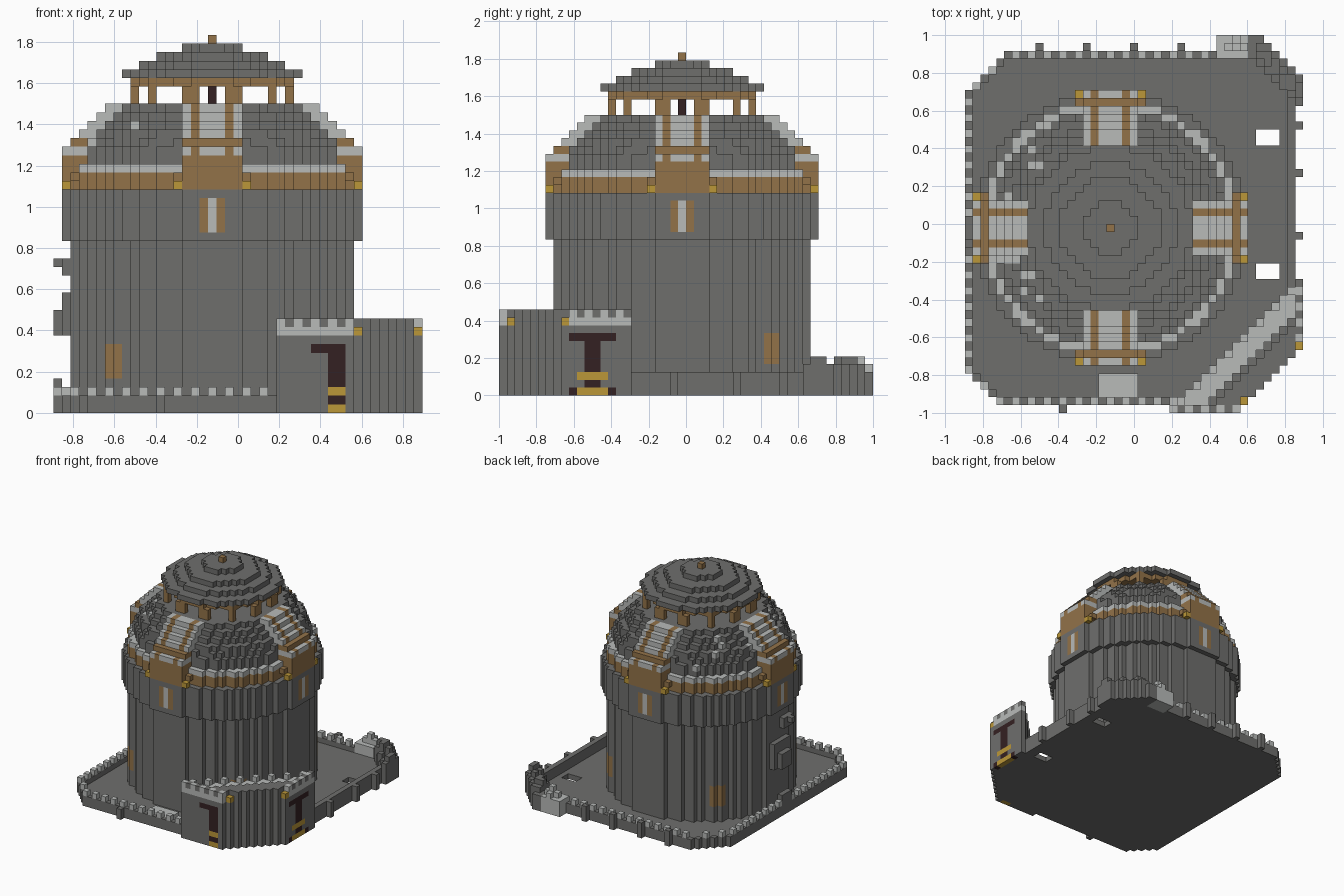
import bpy, bmesh, random
from mathutils import Vector

random.seed(4)
old = bpy.data.objects.get("Cube")
if old:
    bpy.data.objects.remove(old)

V = 1 / 24                                   # block size
ORIGIN = Vector((-0.125, -0.5 * V, 0.5 * V))  # tower axis, lowest block layer
COLOURS = {
    "stone": (0.158, 0.158, 0.152),
    "pale_stone": (0.48, 0.495, 0.485),
    "bronze": (0.29, 0.17, 0.066),
    "gold": (0.5, 0.31, 0.04),
    "dark_wood": (0.034, 0.015, 0.016),
}
NAMES = list(COLOURS)
STONE, PALE, BRONZE, GOLD, WOOD = range(len(NAMES))
materials = []
for name, rgb in COLOURS.items():
    m = bpy.data.materials.new(name)
    m.use_nodes = True
    m.diffuse_color = (*rgb, 1)
    m.node_tree.nodes["Principled BSDF"].inputs["Base Color"].default_value = (*rgb, 1)
    materials.append(m)

cells = {}   # (x, y, z) -> (part, colour)


def put(part, x, y, z, colour):
    cells[x, y, z] = (part, colour)


def box(part, xs, ys, zs, colour):
    for x in range(xs[0], xs[1] + 1):
        for y in range(ys[0], ys[1] + 1):
            for z in range(zs[0], zs[1] + 1):
                put(part, x, y, z, colour)


def disc(part, r, z0, z1, colour):
    n = int(r) + 1
    for x in range(-n, n + 1):
        for y in range(-n, n + 1):
            if x * x + y * y <= (r + 0.35) ** 2:
                box(part, (x, x), (y, y), (z0, z1), colour)


def four(part, t, r, z, colour):
    """One block repeated on the four sides: t along the side, r outwards."""
    for x, y in ((t, -r), (t, r), (-r, t), (r, t)):
        put(part, x, y, z, colour)


# Courtyard floor with chamfered corners
def in_yard(x, y):
    return (-18 <= x <= 23 and -22 <= y <= 22 and y - x <= 35
            and -x - y <= 36 and x - y <= 31 and x + y <= 41)


yard = [(x, y) for x in range(-18, 24) for y in range(-22, 23) if in_yard(x, y)]
for x, y in yard:
    put("courtyard_floor", x, y, 0, STONE)
box("front_paving", (-1, 3), (-22, -19), (1, 1), PALE)
for y0 in (11, -6):
    for x in range(19, 22):
        for y in (y0, y0 + 1):
            del cells[x, y, 0]

# Low boundary wall and merlons
for x, y in yard:
    if not all(in_yard(x + a, y + b) for a, b in ((1, 0), (-1, 0), (0, 1), (0, -1))):
        box("boundary_wall", (x, x), (y, y), (0, 1), STONE)
        along = x if abs(y) == 22 else y
        if along % 2 == 0:
            put("wall_merlons", x, y, 2, STONE if x >= 21 else PALE)
        elif x >= 21:
            put("boundary_wall", x, y, 2, STONE)
for x in range(-9, 16, 6):
    box("wall_buttresses", (x, x), (23, 23), (0, 2), STONE)
for y in (-1, 7, 13):
    box("wall_buttresses", (24, 24), (y, y), (0, 2), STONE)
box("wall_buttresses", (-6, -6), (-23, -23), (0, 1), STONE)
box("wall_buttresses", (-18, -18), (-1, 1), (0, 3), STONE)

# Broken wall at the back left corner
for x in range(14, 25):
    for y in range(15, 25):
        if 38 <= x + y <= 43 and (x + y >= 40 or y >= 23) and x - y < 9:
            top = random.choice((2, 3, 4))
            box("ruined_wall", (x, x), (y, y), (0, top), PALE if x < 18 else STONE)
box("ruined_wall", (14, 17), (22, 23), (0, 2), PALE)

# Diagonal gatehouse: pale parapet behind, stone face in front
for x in range(8, 25):
    for y in range(-23, -6):
        c = x - y
        if not 31 <= c <= 39:
            continue
        top = 10 if c >= 36 else 8
        box("gatehouse", (x, x), (y, y), (0, top), STONE)
        if c <= 34 or y == -23 or x == 24:
            put("gate_parapet", x, y, 9, PALE)
            end = y == -23 or x == 24
            if (x % 2 == 0 if y == -23 else y % 2 == 0) and (end or c == 31):
                put("gate_merlons", x, y, 10, PALE)
            elif end:
                put("gate_merlons", x, y, 10, STONE)
for x, y in ((24, -15), (17, -22)):
    put("gate_lamps", x, y, 9, GOLD)
    cells.pop((x, y, 10), None)

# Gate doors with gold bands, one on the front and one on the left end
for i in range(12, 16):
    put("front_gate", i, -23, 7, WOOD)
for z in range(8):
    for i in (14, 15):
        put("front_gate", i, -23, z, GOLD if z in (0, 2) else WOOD)
for y in range(-14, -8):
    put("side_gate", 24, y, 7, WOOD)
    put("side_gate", 24, y, 0, WOOD)
for z in range(1, 8):
    for y in (-12, -11):
        put("side_gate", 24, y, z, WOOD)
for z in (0, 2):
    for y in range(-13, -9):
        put("side_gate", 24, y, z, GOLD)

# Tower body, corner doors and upper drum
disc("tower_body", 16, 0, 19, STONE)
for sx in (-1, 1):
    for sy in (-1, 1):
        for a, b in ((11, 12), (12, 11), (11, 11)):
            if (sx * a, sy * b, 4) in cells:
                box("corner_doors", (sx * a,) * 2, (sy * b,) * 2, (4, 7), BRONZE)
disc("upper_drum", 17, 20, 25, STONE)
for z in range(21, 25):
    for t in (-1, 0, 1):
        four("drum_windows", t, 17, z, BRONZE if t else PALE)

# Weathered blocks on the right side of the tower
box("weathered_blocks", (-17, -17), (-2, 2), (9, 13), STONE)
box("weathered_blocks", (-18, -18), (-1, 1), (9, 11), STONE)
box("weathered_blocks", (-17, -17), (-3, -1), (16, 17), STONE)
put("weathered_blocks", -18, -2, 17, STONE)

# Stepped dome on a bronze base
disc("dome_base", 16, 26, 27, BRONZE)
disc("dome_rim", 16, 28, 28, PALE)
for z, r in enumerate((15, 15, 14.5, 14, 13, 12, 11), 29):
    disc("dome", r, z, z, STONE)
for (x, y, z), (part, colour) in list(cells.items()):
    outer = (x, y, z + 1) not in cells
    if part == "dome" and z < 35 and outer and x < -7 and random.random() < 0.14:
        put("dome", x, y, z, PALE)

# Four ribbed dormers climbing the dome
for z, r in enumerate((17, 17, 17, 17, 17, 16, 15, 14, 13, 12), 26):
    for t in range(-3, 4):
        for d in range(11, r + 1):
            band = z < 30 or z == 31
            four("dome_ribs", t, d, z, BRONZE if band or abs(t) == 2 else PALE)
for t in (-4, 4):
    four("rib_studs", t, 17, 26, GOLD)
    four("rib_feet", t, 16, 27, BRONZE)

# Open lantern with posts, ring, stepped roof and finial
for z in (36, 37):
    for s in (-1, 1):
        four("lantern_posts", 2 * s, 9, z, BRONZE)
        four("lantern_posts", 3 * s, 9, z, BRONZE)
        for q in (-1, 1):
            put("lantern_posts", 7 * s, 7 * q, z, BRONZE)
    put("lantern_core", 0, 0, z, WOOD)
disc("lantern_ring", 9, 38, 38, BRONZE)
for s in (-1, 1):
    for q in (-1, 1):
        put("lantern_ring", 7 * s, 7 * q, 38, BRONZE)
for z, r in enumerate((10, 8, 6, 3), 39):
    disc("lantern_roof", r, z, z, STONE)
put("finial", 0, 0, 43, BRONZE)

# Turn every part into a mesh of its exposed block faces
AXES = [Vector(a) for a in ((1, 0, 0), (0, 1, 0), (0, 0, 1))]
parts = {}
for cell, (part, colour) in cells.items():
    parts.setdefault(part, []).append((cell, colour))
for part, blocks in parts.items():
    bm = bmesh.new()
    corners = {}
    for cell, colour in blocks:
        for i, axis in enumerate(AXES):
            for s in (-1, 1):
                n = axis * s
                if tuple(int(a + b) for a, b in zip(cell, n)) in cells:
                    continue
                u, w = AXES[(i + 1) % 3] * s, AXES[(i + 2) % 3]
                verts = []
                for a, b in ((-1, -1), (1, -1), (1, 1), (-1, 1)):
                    p = Vector(cell) + (n + u * a + w * b) / 2
                    key = tuple(p)
                    if key not in corners:
                        corners[key] = bm.verts.new(ORIGIN + p * V)
                    verts.append(corners[key])
                bm.faces.new(verts).material_index = colour
    mesh = bpy.data.meshes.new(part)
    bm.to_mesh(mesh)
    bm.free()
    for m in materials:
        mesh.materials.append(m)
    bpy.context.collection.objects.link(bpy.data.objects.new(part, mesh))
